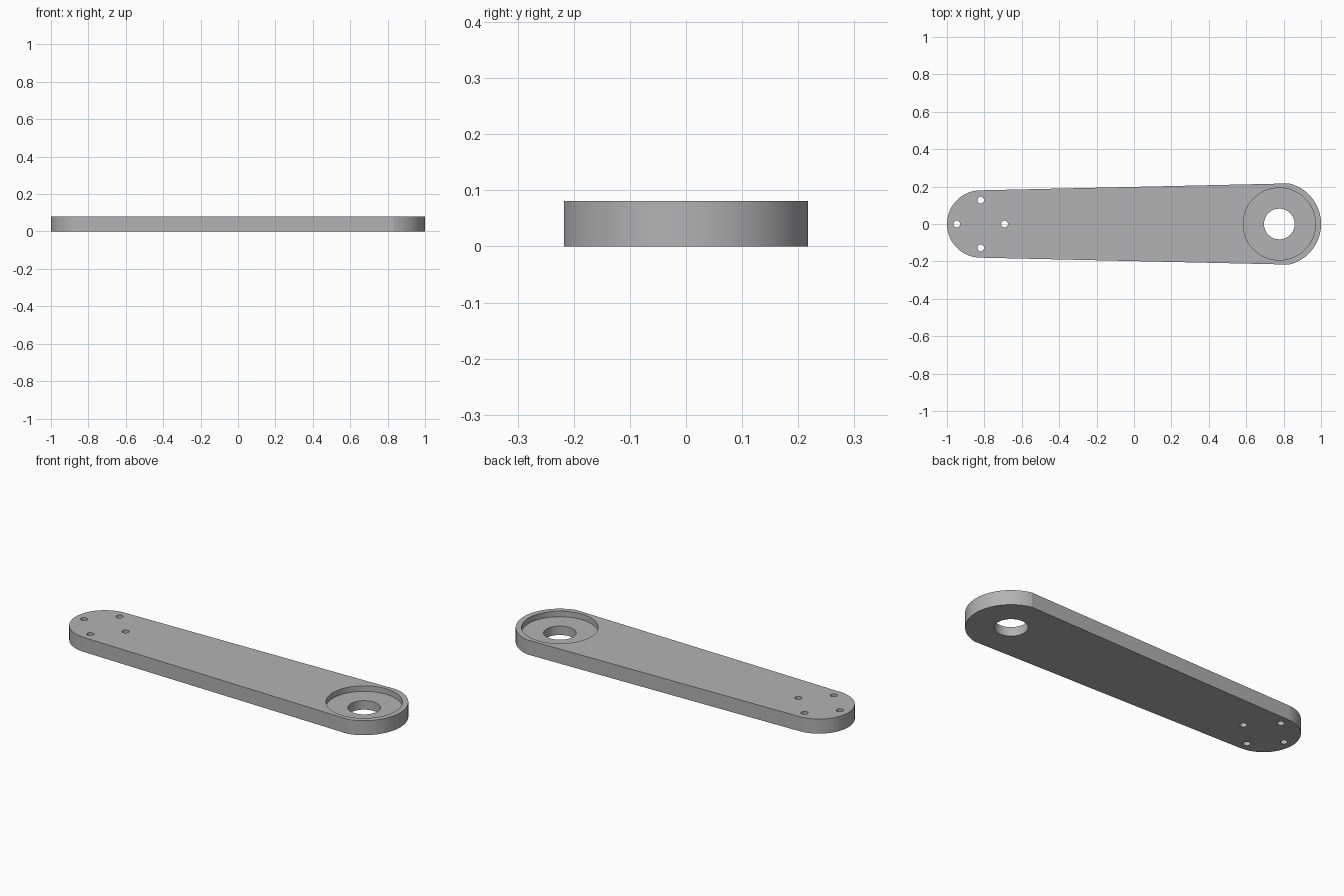
import bpy, bmesh, math

if "Cube" in bpy.data.objects:
    bpy.data.objects.remove(bpy.data.objects["Cube"], do_unlink=True)

THICK = 0.081
SMALL_X, SMALL_R = -0.82, 0.18     # narrow rounded end
BIG_X, BIG_R = 0.777, 0.223        # wide rounded end
BIG_HALF = 0.217                   # half width where the straight sides meet the wide arc
POCKET_DEPTH = 0.031

grey = bpy.data.materials.new("plain grey")
grey.use_nodes = True
grey.diffuse_color = (0.45, 0.45, 0.45, 1)
grey.node_tree.nodes["Principled BSDF"].inputs["Base Color"].default_value = (0.45, 0.45, 0.45, 1)


def arc(cx, r, start, end, steps=64):
    """Points along an arc centred on the long axis."""
    angles = [start + (end - start) * i / steps for i in range(steps + 1)]
    return [(cx + r * math.cos(a), r * math.sin(a)) for a in angles]


def prism(name, outline, z0, z1):
    """Extrude a flat outline between two heights."""
    bm = bmesh.new()
    base = bm.faces.new([bm.verts.new((x, y, z0)) for x, y in outline])
    top = bmesh.ops.extrude_face_region(bm, geom=[base])["geom"]
    bmesh.ops.translate(bm, vec=(0, 0, z1 - z0),
                        verts=[v for v in top if isinstance(v, bmesh.types.BMVert)])
    bmesh.ops.recalc_face_normals(bm, faces=bm.faces)
    mesh = bpy.data.meshes.new(name)
    bm.to_mesh(mesh)
    bm.free()
    mesh.materials.append(grey)
    obj = bpy.data.objects.new(name, mesh)
    bpy.context.collection.objects.link(obj)
    return obj


def cut_round(target, x, y, r, z0, z1, steps):
    """Cut a vertical round hole, then drop the cutter."""
    ring = [(x + r * math.cos(math.tau * i / steps), y + r * math.sin(math.tau * i / steps))
            for i in range(steps)]
    cutter = prism("hole_cutter", ring, z0, z1)
    cutter.hide_render = True
    mod = target.modifiers.new("hole", "BOOLEAN")
    mod.operation, mod.solver, mod.object = "DIFFERENCE", "EXACT", cutter
    bpy.context.view_layer.objects.active = target
    bpy.ops.object.modifier_apply(modifier=mod.name)
    bpy.data.objects.remove(cutter, do_unlink=True)


# Tapered arm with two rounded ends
corner = math.asin(BIG_HALF / BIG_R)
outline = arc(BIG_X, BIG_R, -corner, corner)
outline += arc(SMALL_X, SMALL_R, math.pi / 2, 3 * math.pi / 2)
arm = prism("lever_arm", outline, 0, THICK)

# Round pocket and shaft hole at the wide end
cut_round(arm, BIG_X, 0, 0.193, THICK - POCKET_DEPTH, THICK + 0.1, 96)
cut_round(arm, BIG_X, 0, 0.082, -0.1, THICK + 0.1, 72)

# Four bolt holes at the narrow end
for i in range(4):
    a = i * math.pi / 2
    cut_round(arm, SMALL_X + 0.128 * math.cos(a), 0.128 * math.sin(a), 0.018,
              -0.1, THICK + 0.1, 48)

bpy.ops.object.select_all(action="DESELECT")
arm.select_set(True)
bpy.context.view_layer.objects.active = arm
bpy.ops.object.shade_smooth_by_angle(angle=math.radians(9))
